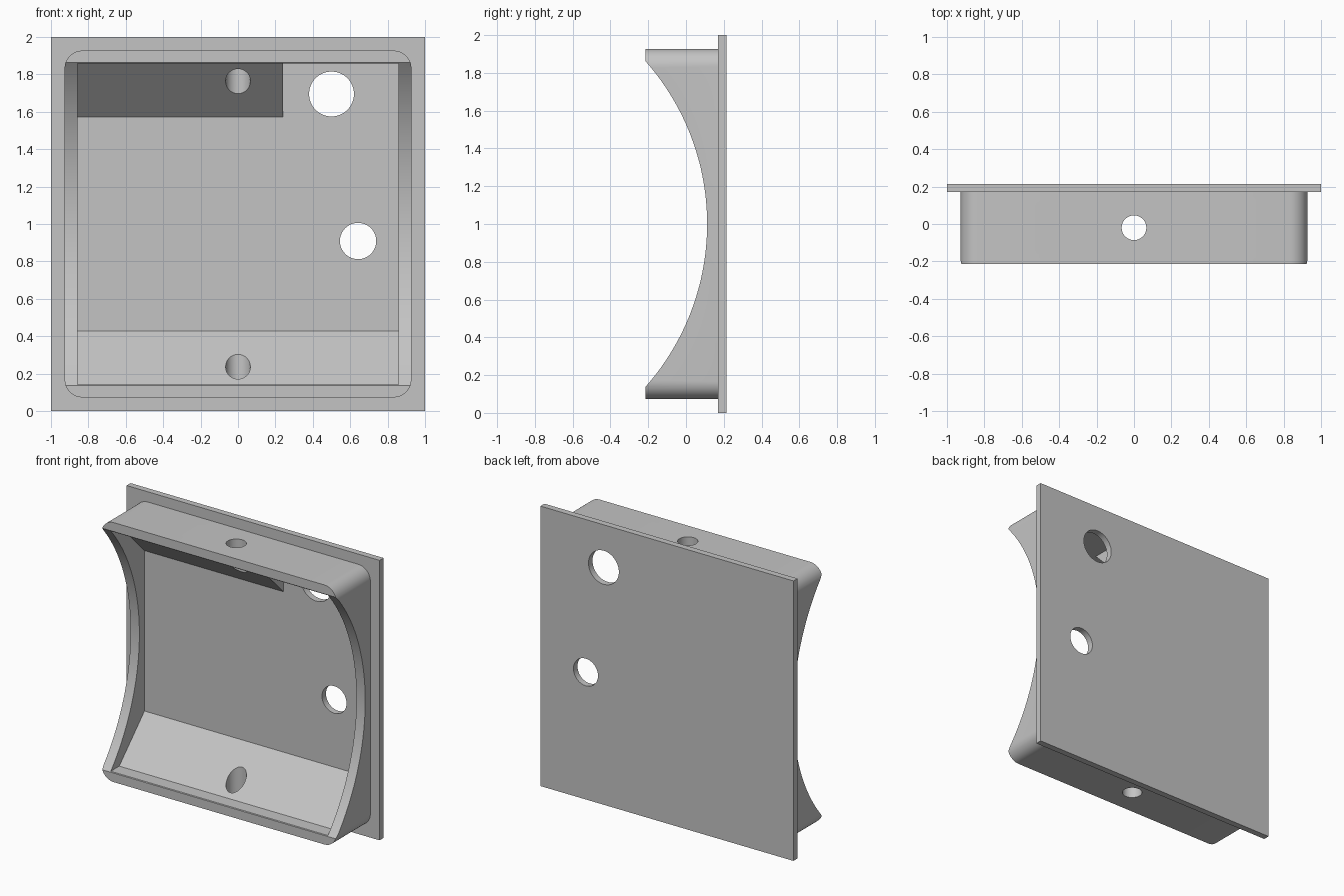
import bpy
import bmesh
from math import sin, cos, pi

cube = bpy.data.objects.get("Cube")
if cube:
    bpy.data.objects.remove(cube, do_unlink=True)

grey = bpy.data.materials.new("light_grey")
grey.use_nodes = True
GREY = (0.55, 0.55, 0.55, 1)
grey.diffuse_color = GREY
grey.node_tree.nodes["Principled BSDF"].inputs["Base Color"].default_value = GREY

# Main dimensions
FRONT, PLATE_FRONT, BACK = -0.215, 0.17, 0.215
MID = 1.0                      # height of the centre
OUTER, INNER = 0.927, 0.858    # half sizes of the housing and its cavity
CORNER = 0.095
WEDGE = 0.285                  # leg length of the 45 degree wedges


def prism(name, profile, axis, low, high):
    """Extrude a 2D profile along an axis; the profile uses the other two axes in order."""
    def place(p, depth):
        co = list(p)
        co.insert("xyz".index(axis), depth)
        return co
    bm = bmesh.new()
    face = bm.faces.new([bm.verts.new(place(p, low)) for p in profile])
    moved = bmesh.ops.extrude_face_region(bm, geom=[face])["geom"]
    shift = place((0, 0), high - low)
    bmesh.ops.translate(bm, vec=shift, verts=[g for g in moved if isinstance(g, bmesh.types.BMVert)])
    bmesh.ops.recalc_face_normals(bm, faces=bm.faces)
    mesh = bpy.data.meshes.new(name)
    bm.to_mesh(mesh)
    bm.free()
    mesh.materials.append(grey)
    obj = bpy.data.objects.new(name, mesh)
    bpy.context.collection.objects.link(obj)
    return obj


def circle(a, b, r, n=64):
    return [(a + r * cos(2 * pi * i / n), b + r * sin(2 * pi * i / n)) for i in range(n)]


def square(half):
    return [(sx * half, MID + sz * half) for sx, sz in ((-1, -1), (1, -1), (1, 1), (-1, 1))]


def rounded_square(half, r, steps=12):
    pts = []
    for q, (sx, sz) in enumerate(((1, 1), (-1, 1), (-1, -1), (1, -1))):
        for i in range(steps + 1):
            a = (q + i / steps) * pi / 2
            pts.append((sx * (half - r) + r * cos(a), MID + sz * (half - r) + r * sin(a)))
    return pts


def cut(obj, *cutters):
    bpy.context.view_layer.objects.active = obj
    for cutter in cutters:
        mod = obj.modifiers.new("cut", "BOOLEAN")
        mod.operation = "DIFFERENCE"
        mod.solver = "EXACT"
        mod.object = cutter
        bpy.ops.object.modifier_apply(modifier=mod.name)


# Cutters
cavity = prism("cavity_cutter", square(INNER), "y", -0.5, 0.5)
scoop = prism("scoop_cutter", circle(-1.19, MID, 1.302, 192), "x", -1.5, 1.5)
drill = prism("drill_cutter", circle(0, -0.02, 0.066), "z", -0.5, 2.5)
large_hole = prism("large_hole_cutter", circle(0.5, 1.695, 0.12), "y", 0, 0.5)
small_hole = prism("small_hole_cutter", circle(0.642, 0.909, 0.097), "y", 0, 0.5)
cutters = [cavity, scoop, drill, large_hole, small_hole]

# Back plate with two through holes
back_plate = prism("back_plate", square(1.0), "y", PLATE_FRONT, BACK)
cut(back_plate, large_hole, small_hole)

# Rounded housing, hollowed, scooped at the front and drilled top to bottom
housing = prism("housing", rounded_square(OUTER, CORNER), "y", FRONT, PLATE_FRONT)
cut(housing, cavity, scoop, drill)

# Sloping wedges between the back plate and the housing walls
parts = [back_plate, housing]
for name, side, right_end in (("lower_wedge", -1, INNER + 0.01), ("upper_wedge", 1, 0.24)):
    wall = MID + side * INNER
    tip = PLATE_FRONT - WEDGE
    sunk = wall + side * 0.03
    profile = [(tip, wall), (PLATE_FRONT, wall - side * WEDGE), (PLATE_FRONT, sunk), (tip, sunk)]
    wedge = prism(name, profile, "x", -INNER - 0.01, right_end)
    cut(wedge, drill)
    parts.append(wedge)

for cutter in cutters:
    bpy.data.objects.remove(cutter, do_unlink=True)

# Smooth curved walls, keep edges sharp
bpy.ops.object.select_all(action="DESELECT")
for part in parts:
    part.select_set(True)
bpy.context.view_layer.objects.active = housing
bpy.ops.object.shade_smooth_by_angle(angle=pi / 6)
